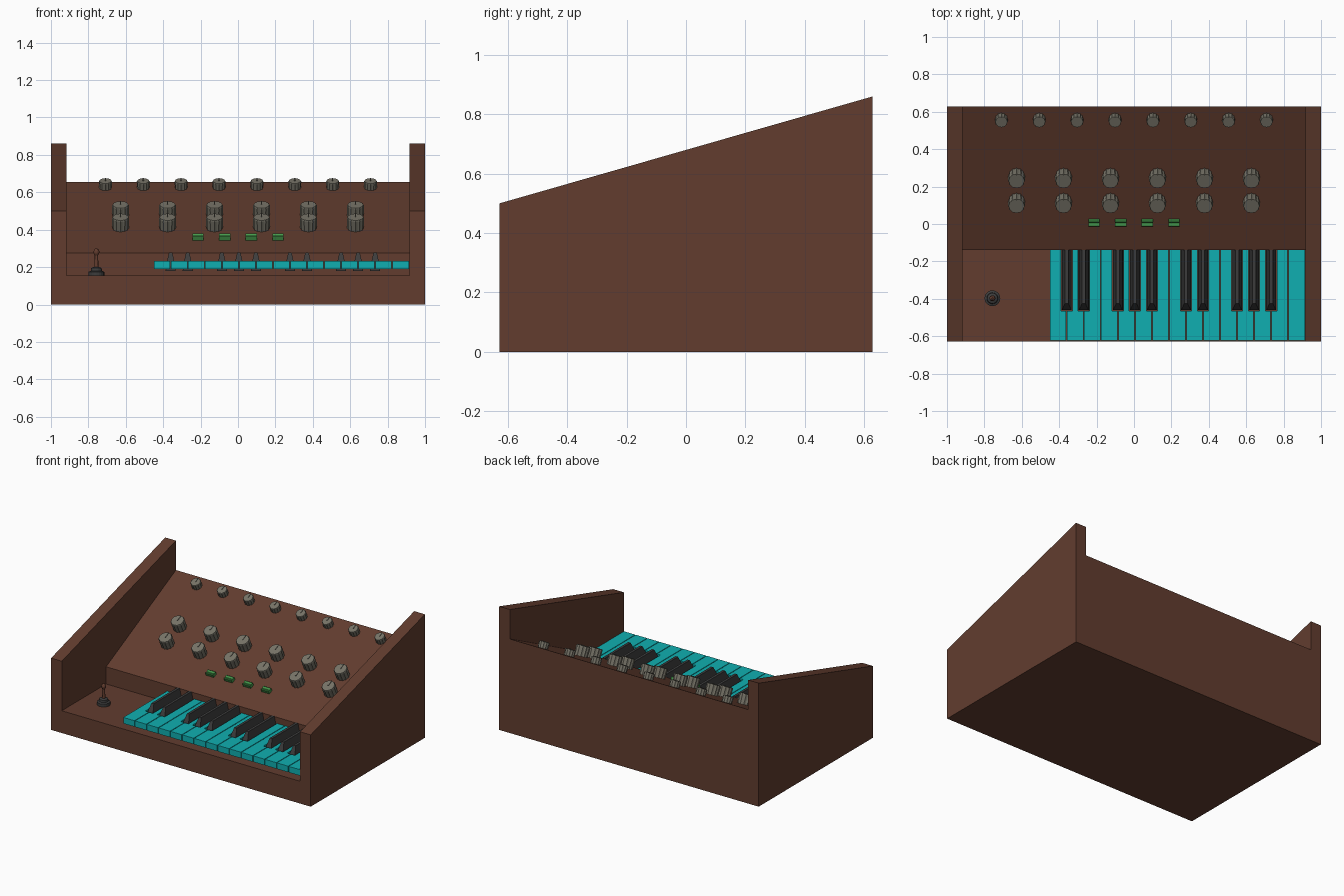
import bpy, bmesh, math
from mathutils import Matrix, Vector

if "Cube" in bpy.data.objects:
    bpy.data.objects.remove(bpy.data.objects["Cube"])


def material(name, rgb):
    m = bpy.data.materials.new(name)
    m.diffuse_color = (*rgb, 1)
    m.use_nodes = True
    m.node_tree.nodes["Principled BSDF"].inputs["Base Color"].default_value = m.diffuse_color
    return m


BROWN = material("brown wood", (0.122, 0.046, 0.028))
TEAL = material("teal", (0.005, 0.43, 0.44))
BLACK = material("charcoal", (0.045, 0.045, 0.045))
GREY = material("warm grey", (0.18, 0.17, 0.135))
GREEN = material("green", (0.06, 0.32, 0.07))

# Sloping control panel runs from (y0, z0) to (y1, z1)
Y0, Z0, Y1, Z1 = -0.14, 0.275, 0.628, 0.655
TILT = math.atan2(Z1 - Z0, Y1 - Y0)


def on_panel(x, y):
    z = Z0 + (y - Y0) * math.tan(TILT)
    return Matrix.Translation((x, y, z)) @ Matrix.Rotation(TILT, 4, 'X')


def finish(name, bm, mat, matrix=None):
    bmesh.ops.recalc_face_normals(bm, faces=bm.faces[:])
    me = bpy.data.meshes.new(name)
    bm.to_mesh(me)
    bm.free()
    me.materials.append(mat)
    ob = bpy.data.objects.new(name, me)
    if matrix:
        ob.matrix_world = matrix
    bpy.context.collection.objects.link(ob)
    return ob


def loft(name, rings, mat, matrix=None):
    """Skin closed rings of equal point count and cap both ends."""
    bm = bmesh.new()
    vs = [[bm.verts.new(p) for p in r] for r in rings]
    n = len(vs[0])
    for a, b in zip(vs, vs[1:]):
        for i in range(n):
            j = (i + 1) % n
            bm.faces.new((a[i], a[j], b[j], b[i]))
    bm.faces.new(vs[0][::-1])
    bm.faces.new(vs[-1])
    return finish(name, bm, mat, matrix)


def extrude_x(name, yz, x0, x1, mat, matrix=None):
    return loft(name, [[(x, y, z) for y, z in yz] for x in (x0, x1)], mat, matrix)


def lathe(name, profile, n, mat, matrix=None):
    rings = [[(r * math.cos(math.tau * i / n), r * math.sin(math.tau * i / n), z)
              for i in range(n)] for r, z in profile]
    return loft(name, rings, mat, matrix)


# Case: keybed, step and sloping panel, between two tall side boards
extrude_x("case_body", [(-0.628, 0), (0.628, 0), (Y1, Z1), (Y0, Z0),
                        (Y0, 0.155), (-0.628, 0.155)], -0.918, 0.918, BROWN)
for side, s in (("left", -1), ("right", 1)):
    extrude_x(side + "_side_board", [(-0.628, 0), (0.628, 0), (0.628, 0.86),
                                     (-0.628, 0.50)], s * 0.918, s, BROWN)

# White-position keys, notched at the back beside each raised key
KEY_X, KEY_W, GAP, NOTCH = -0.451, 0.0911, 0.0025, 0.030
SHARPS = {1, 2, 4, 5, 6, 8, 9, 11, 12, 13}
for i in range(15):
    a, b = KEY_X + i * KEY_W, KEY_X + (i + 1) * KEY_W
    left = a + (NOTCH if i in SHARPS else GAP)
    right = b - (NOTCH if i + 1 in SHARPS else GAP)
    a, b = a + GAP, b - GAP
    shape = [(a, -0.622), (b, -0.622), (b, -0.465), (right, -0.465),
             (right, Y0), (left, Y0), (left, -0.465), (a, -0.465)]
    loft("natural_key", [[(x, y, z) for x, y in shape] for z in (0.19, 0.232)], TEAL)

# Raised keys, tapered to a narrow top
for i in sorted(SHARPS):
    c = KEY_X + i * KEY_W
    rings = []
    for w, front, z in ((0.027, -0.46, 0.18), (0.025, -0.46, 0.205), (0.009, -0.425, 0.278)):
        rings.append([(c - w, front, z), (c + w, front, z), (c + w, Y0, z), (c - w, Y0, z)])
    loft("raised_key", rings, BLACK)


# Fluted knobs with a raised pointer bar
def knob(name, x, y, r, h):
    n = 24
    mat4 = on_panel(x, y)
    rings = []
    for scale, depth, z in ((0.95, 0.10, -0.005), (1.0, 0.10, h * 0.9), (0.93, 0.06, h)):
        rings.append([(r * scale * (1 - depth * (k % 2)) * math.cos(math.tau * k / n),
                       r * scale * (1 - depth * (k % 2)) * math.sin(math.tau * k / n), z)
                      for k in range(n)])
    loft(name, rings, GREY, mat4)
    extrude_x(name + "_pointer", [(0, h - 0.002), (r * 0.85, h - 0.002),
                                  (r * 0.85, h + 0.004), (0, h + 0.004)],
              -r * 0.08, r * 0.08, GREY, mat4)


for i in range(6):
    for y in (0.126, 0.26):
        knob("large_knob", -0.628 + i * 0.2512, y, 0.046, 0.068)
for i in range(8):
    knob("small_knob", -0.709 + i * 0.2025, 0.564, 0.035, 0.042)

# Green rocker buttons
for i in range(4):
    extrude_x("rocker_button", [(-0.016, -0.003), (0.016, -0.003), (0.016, 0.022),
                                (0.012, 0.026), (0, 0.018), (-0.012, 0.026), (-0.016, 0.022)],
              -0.03, 0.03, GREEN, on_panel(-0.214 + i * 0.1427, 0.012))

# Joystick: stepped base, slim stick and rounded tip
spot = Matrix.Translation((-0.757, -0.397, 0.155))
lathe("joystick_base", [(0.042, 0), (0.042, 0.02), (0.03, 0.025), (0.028, 0.04),
                        (0.016, 0.045)], 20, BLACK, spot)
lathe("joystick_stick", [(0.011, 0.04), (0.009, 0.108), (0.015, 0.118), (0.016, 0.128),
                         (0.011, 0.14), (0.004, 0.145)], 16, BROWN, spot)
